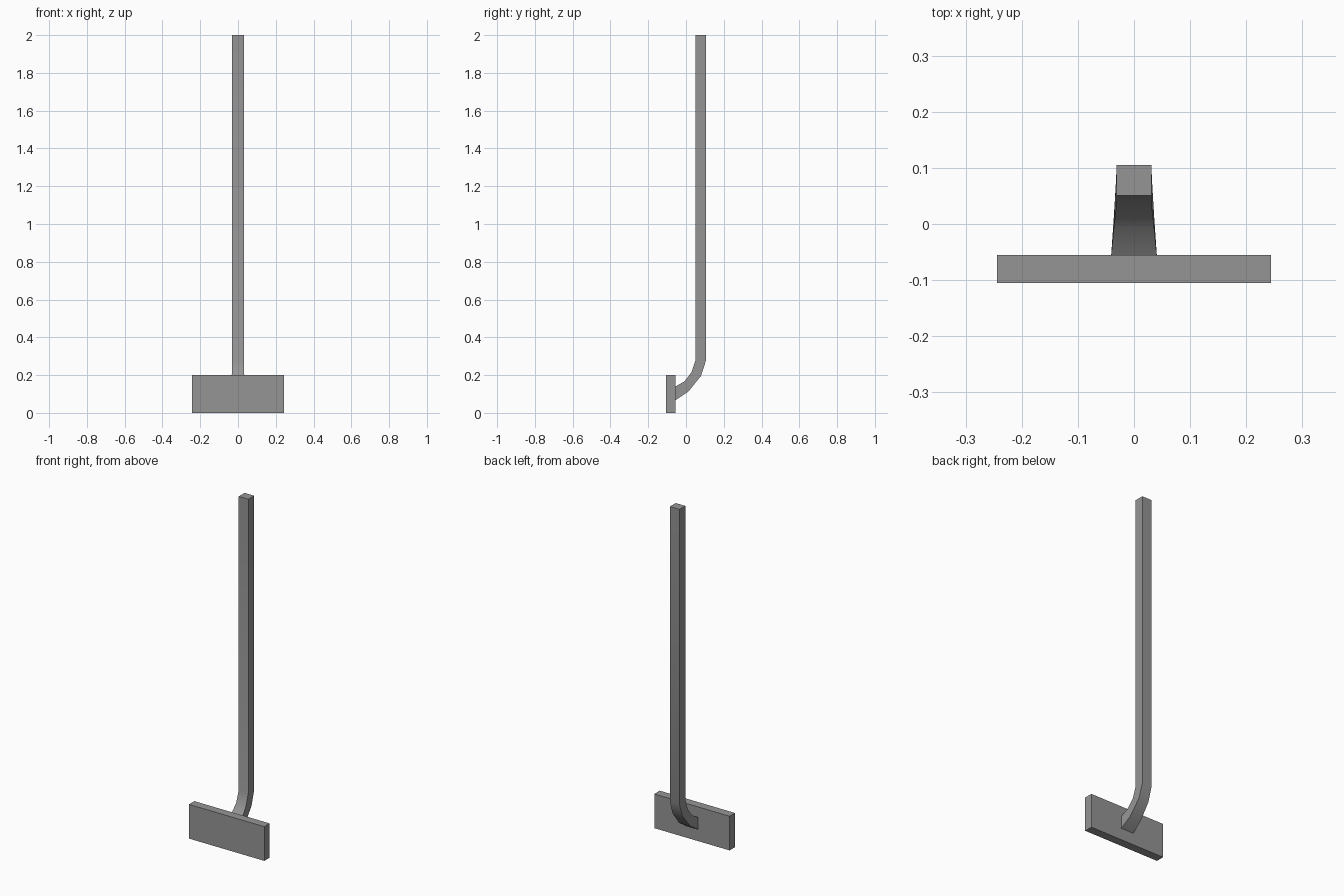
import bpy, bmesh

cube = bpy.data.objects.get("Cube")
if cube:
    bpy.data.objects.remove(cube)

grey = bpy.data.materials.new("grey")
grey.use_nodes = True
colour = (0.30, 0.30, 0.30, 1)
grey.diffuse_color = colour
grey.node_tree.nodes["Principled BSDF"].inputs["Base Color"].default_value = colour


def finish(name, bm):
    bmesh.ops.recalc_face_normals(bm, faces=bm.faces)
    mesh = bpy.data.meshes.new(name)
    bm.to_mesh(mesh)
    bm.free()
    mesh.materials.append(grey)
    obj = bpy.data.objects.new(name, mesh)
    bpy.context.collection.objects.link(obj)
    return obj


# Flat rectangular head
bm = bmesh.new()
bmesh.ops.create_cube(bm, size=1)
for v in bm.verts:
    v.co = (v.co.x * 0.488, v.co.y * 0.05 - 0.08, v.co.z * 0.2 + 0.1)
finish("head", bm)

# Square handle with a bent neck: half width, front (y, z), back (y, z)
sections = [
    (0.031, (0.051, 2.0), (0.105, 2.0)),
    (0.031, (0.051, 0.28), (0.105, 0.275)),
    (0.032, (0.029, 0.215), (0.079, 0.195)),
    (0.036, (-0.008, 0.167), (0.012, 0.112)),
    (0.041, (-0.06, 0.137), (-0.06, 0.065)),
]
bm = bmesh.new()
rings = []
for w, front, back in sections:
    rings.append([bm.verts.new((x, *p)) for x, p in
                  ((-w, front), (w, front), (w, back), (-w, back))])
for a, b in zip(rings, rings[1:]):
    for i in range(4):
        j = (i + 1) % 4
        bm.faces.new((a[i], a[j], b[j], b[i]))
bm.faces.new(rings[0])
bm.faces.new(rings[-1])
handle = finish("handle", bm)
bpy.context.view_layer.objects.active = handle
handle.select_set(True)
bpy.ops.object.shade_smooth_by_angle(angle=0.7)
